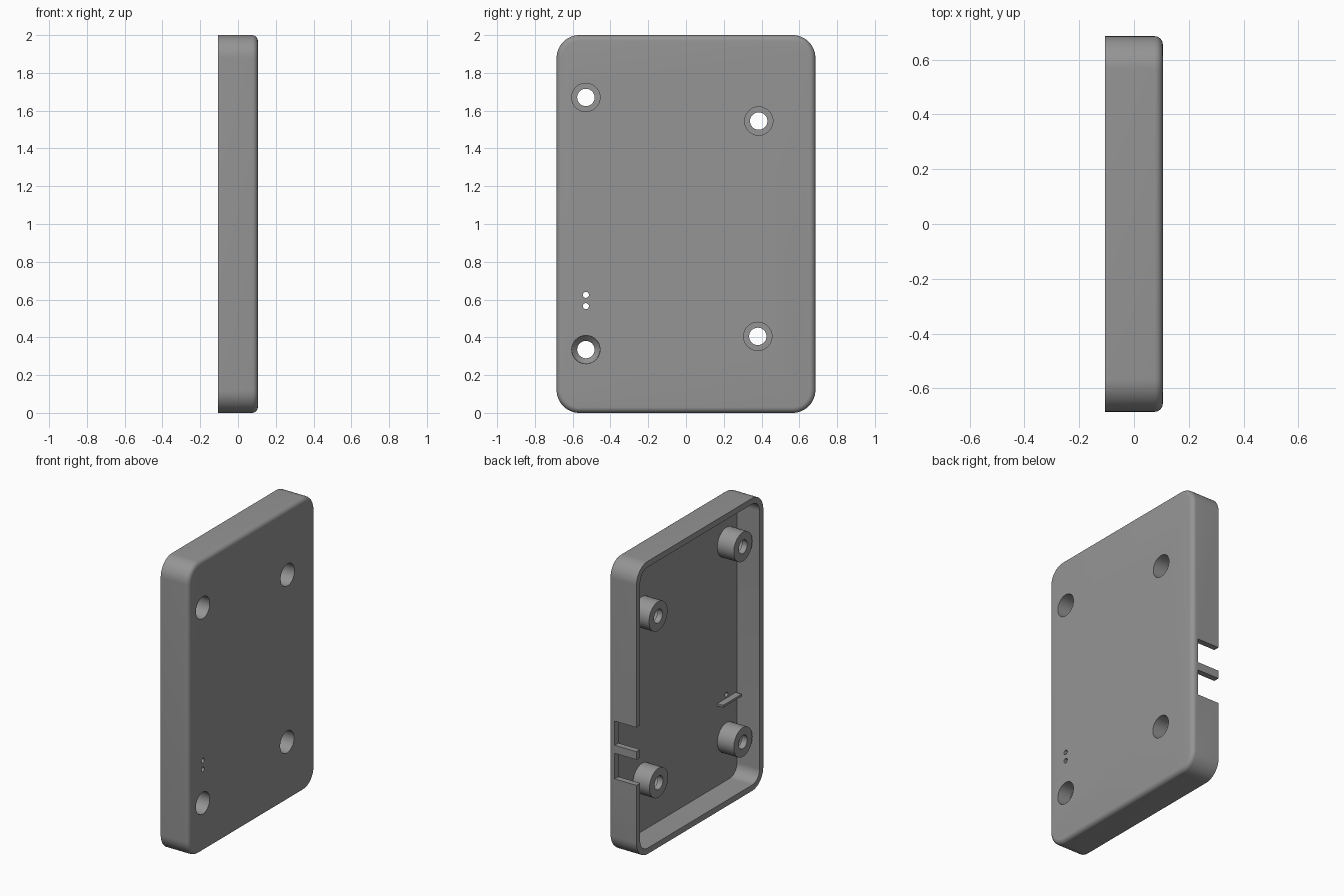
import bpy, bmesh, math
from mathutils import Matrix, Vector

if "Cube" in bpy.data.objects:
    bpy.data.objects.remove(bpy.data.objects["Cube"], do_unlink=True)

# Colour
grey = bpy.data.materials.new("plain_grey")
grey.use_nodes = True
colour = (0.3, 0.3, 0.3, 1)
grey.diffuse_color = colour
grey.node_tree.nodes["Principled BSDF"].inputs["Base Color"].default_value = colour


def finish(name, bm):
    bmesh.ops.recalc_face_normals(bm, faces=bm.faces[:])
    mesh = bpy.data.meshes.new(name)
    bm.to_mesh(mesh)
    bm.free()
    mesh.materials.append(grey)
    obj = bpy.data.objects.new(name, mesh)
    bpy.context.collection.objects.link(obj)
    return obj


def slab(name, x0, x1, y0, y1, z0, z1, radius=0, fillet=0):
    """Box along x with rounded y-z corners and an optional fillet on the +x edge."""
    bm = bmesh.new()
    size = Vector((x1 - x0, y1 - y0, z1 - z0))
    centre = Vector((x0 + x1, y0 + y1, z0 + z1)) / 2
    bmesh.ops.create_cube(bm, size=1, matrix=Matrix.Translation(centre) @ Matrix.Diagonal(size.to_4d()))
    if radius:
        edges = [e for e in bm.edges if abs(e.verts[0].co.x - e.verts[1].co.x) > 0.001]
        bmesh.ops.bevel(bm, geom=edges, offset=radius, segments=12, profile=0.5, affect='EDGES')
    if fillet:
        edges = [e for e in bm.edges if all(v.co.x > x1 - 0.0001 for v in e.verts)]
        bmesh.ops.bevel(bm, geom=edges, offset=fillet, segments=6, profile=0.5, affect='EDGES')
    return finish(name, bm)


def rod(name, x0, x1, y, z, r0, r1=None, sides=48):
    """Cylinder or cone along x, radius r0 at x0 and r1 at x1."""
    bm = bmesh.new()
    place = Matrix.Translation(((x0 + x1) / 2, y, z)) @ Matrix.Rotation(math.pi / 2, 4, 'Y')
    bmesh.ops.create_cone(bm, cap_ends=True, segments=sides, radius1=r0,
                          radius2=r0 if r1 is None else r1, depth=x1 - x0, matrix=place)
    return finish(name, bm)


def combine(target, tool, operation):
    mod = target.modifiers.new(operation.lower(), 'BOOLEAN')
    mod.operation = operation
    mod.solver = 'EXACT'
    mod.object = tool
    bpy.context.view_layer.objects.active = target
    bpy.ops.object.modifier_apply(modifier=mod.name)
    bpy.data.objects.remove(tool, do_unlink=True)


HALF_X, HALF_Y, HEIGHT = 0.105, 0.685, 2.0
WALL, FLOOR_X, BOSS_X = 0.04, 0.065, -0.06

# Tray shell, open towards -x
shell = slab("case_shell", -HALF_X, HALF_X, -HALF_Y, HALF_Y, 0, HEIGHT, 0.12, 0.03)
combine(shell, slab("cavity", -0.3, FLOOR_X, WALL - HALF_Y, HALF_Y - WALL,
                    WALL, HEIGHT - WALL, 0.08), 'DIFFERENCE')

# Two port slots in the side wall, leaving a thin bar between them
for z0, z1 in ((0.515, 0.69), (0.745, 0.91)):
    combine(shell, slab("port_slot", -0.3, 0.06, 0.6, 0.8, z0, z1), 'DIFFERENCE')

# Screw bosses with counterbored holes
for y, z, tapered in ((-0.53, 1.67, False), (0.385, 1.545, False),
                      (0.38, 0.405, False), (-0.53, 0.335, True)):
    combine(shell, rod("boss", BOSS_X, FLOOR_X + 0.01, y, z, 0.1), 'UNION')
    combine(shell, rod("screw_hole", -0.2, 0.2, y, z, 0.046), 'DIFFERENCE')
    bore_x = 0.01 if tapered else -0.02
    combine(shell, rod("counterbore", bore_x, 0.2, y, z, 0.075), 'DIFFERENCE')
    if tapered:
        combine(shell, rod("taper", -0.02, bore_x + 0.001, y, z, 0.045, 0.0749), 'DIFFERENCE')

# Indicator light holes with a divider plate between them
combine(shell, slab("divider", 0.02, FLOOR_X + 0.01, -0.63, -0.43, 0.587, 0.603), 'UNION')
for z in (0.565, 0.625):
    combine(shell, rod("light_hole", 0.0, 0.2, -0.53, z, 0.016, sides=24), 'DIFFERENCE')

# Smooth rounded walls, sharp edges
bpy.ops.object.select_all(action='DESELECT')
shell.select_set(True)
bpy.context.view_layer.objects.active = shell
bpy.ops.object.shade_smooth_by_angle(angle=math.radians(30))
